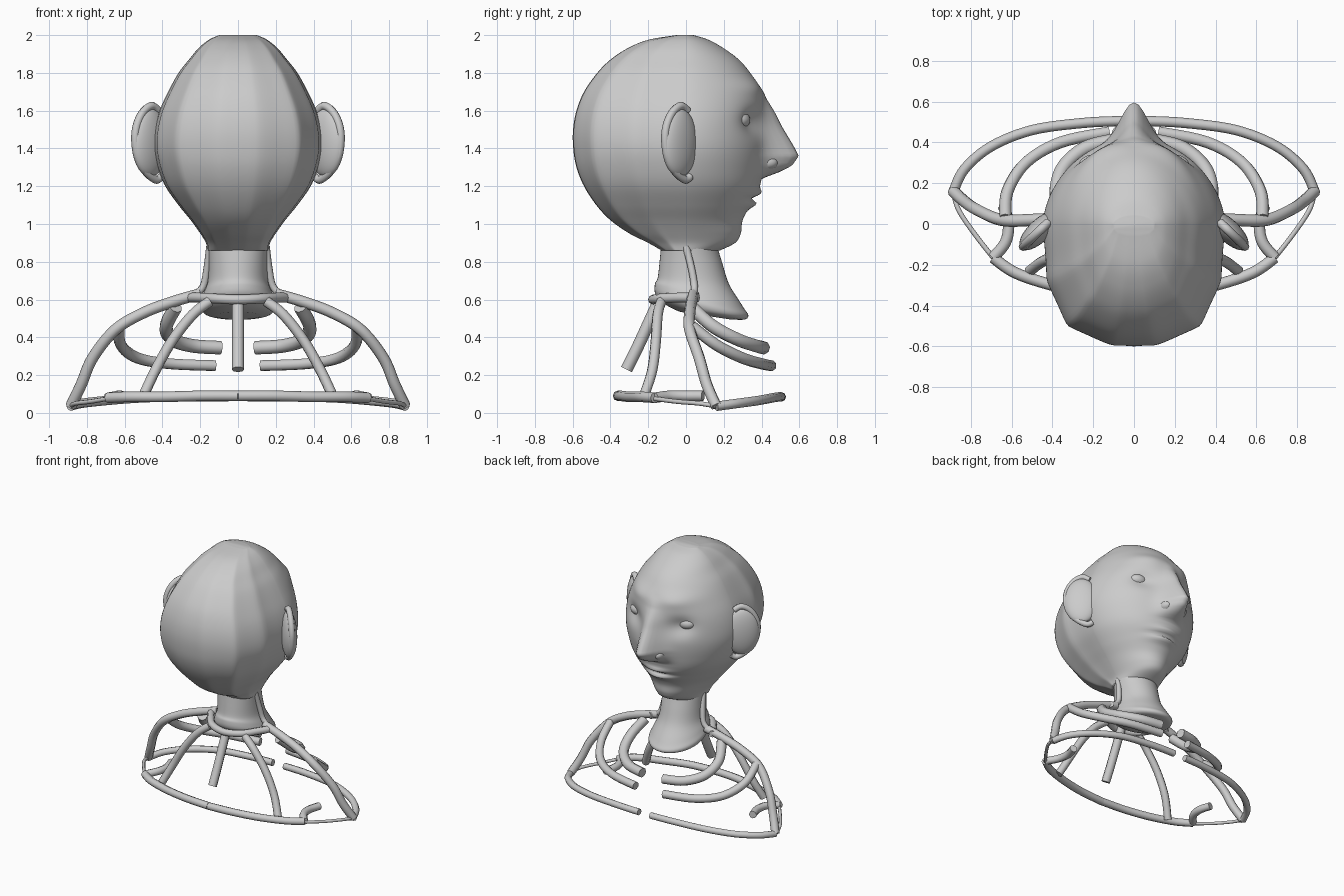
import bpy, bmesh
from math import sin, cos, pi, exp, radians
from mathutils import Vector

if "Cube" in bpy.data.objects:
    bpy.data.objects.remove(bpy.data.objects["Cube"])


def add_mesh(name, bm):
    bmesh.ops.recalc_face_normals(bm, faces=bm.faces)
    me = bpy.data.meshes.new(name)
    bm.to_mesh(me)
    bm.free()
    for p in me.polygons:
        p.use_smooth = True
    ob = bpy.data.objects.new(name, me)
    bpy.context.collection.objects.link(ob)
    return ob


def refine(rows, sub):
    """Catmull-Rom interpolation between rows of numbers."""
    out = []
    for i in range(len(rows) - 1):
        a, b = rows[max(i - 1, 0)], rows[i]
        c, d = rows[i + 1], rows[min(i + 2, len(rows) - 1)]
        for k in range(sub):
            t = k / sub
            out.append([0.5 * (2*q + (r - p)*t + (2*p - 5*q + 4*r - s)*t*t + (3*q - p - 3*r + s)*t**3)
                        for p, q, r, s in zip(a, b, c, d)])
    out.append(list(rows[-1]))
    return out


def loft(name, rings):
    bm = bmesh.new()
    loops = [[bm.verts.new(p) for p in ring] for ring in rings]
    n = len(loops[0])
    for a, b in zip(loops, loops[1:]):
        for i in range(n):
            bm.faces.new((a[i], a[(i + 1) % n], b[(i + 1) % n], b[i]))
    bm.faces.new(loops[0])
    bm.faces.new(loops[-1])
    return add_mesh(name, bm)


def tube(name, pts, r=0.028):
    cu = bpy.data.curves.new(name, 'CURVE')
    cu.dimensions = '3D'
    cu.bevel_depth = r
    cu.bevel_resolution = 2
    cu.use_fill_caps = True
    sp = cu.splines.new('POLY')
    fine = refine(pts, 6)
    sp.points.add(len(fine) - 1)
    for p, co in zip(sp.points, fine):
        p.co = (*co, 1)
    sp.use_smooth = True
    ob = bpy.data.objects.new(name, cu)
    bpy.context.collection.objects.link(ob)


def tube_pair(name, pts, r=0.028):
    for side, s in (("right", 1), ("left", -1)):
        tube(f"{name}_{side}", [(s*x, y, z) for x, y, z in pts], r)


def blob(name, loc, scale, rot_z=0):
    bm = bmesh.new()
    bmesh.ops.create_uvsphere(bm, u_segments=32, v_segments=18, radius=1)
    ob = add_mesh(name, bm)
    ob.location, ob.scale, ob.rotation_euler = loc, scale, (0, 0, rot_z)


def lerp_table(table, z):
    for (a, va), (b, vb) in zip(table, table[1:]):
        if a <= z <= b:
            return va + (vb - va) * (z - a) / (b - a)
    return 0.0


def gauss(d, s):
    return exp(-(d / s) ** 2)


# Head: rows of z, back y, front y, half width
HEAD = [(.86, -.13, .18, .16), (.90, -.2, .26, .17), (.95, -.3, .29, .20), (1.02, -.4, .30, .25),
        (1.1, -.475, .34, .315), (1.2, -.54, .39, .385), (1.3, -.58, .41, .425), (1.4, -.597, .42, .445),
        (1.5, -.598, .42, .44), (1.6, -.58, .42, .415), (1.7, -.54, .40, .37), (1.8, -.47, .34, .315),
        (1.87, -.4, .28, .26), (1.93, -.31, .2, .21), (1.975, -.2, .12, .155), (2.0, -.05, .04, .1)]
NOSE = [(1.24, 0), (1.28, .10), (1.31, .15), (1.36, .18), (1.42, .145), (1.53, .08), (1.66, .015), (1.74, 0)]
RIDGES = [0, 6.5, 40, 71, 90]


def head_point(row, a):
    z, yb, yf, hw = row
    s, c = sin(a), cos(a)
    if c < 0:
        # squarer back with shallow flutes between meridian ridges
        e = 2 / 2.85
        deg = abs(180 - a * 180 / pi)
        k = 1.0
        for lo, hi in zip(RIDGES, RIDGES[1:]):
            if lo <= deg <= hi:
                k = 1 - 0.001 * (hi - lo) * sin(pi * (deg - lo) / (hi - lo))
        x = hw * abs(s) ** e * (1 if s > 0 else -1) * k
        return (x, yb * abs(c) ** e * k, z)
    x, y = hw * s, yf * abs(c) ** 1.15
    ax, f = abs(x), min(1, c * 2)
    w = .045 + max(0, min(1, (1.7 - z) / .35)) * .045
    y += f * lerp_table(NOSE, z) * gauss(ax, w)
    y -= f * .04 * gauss(ax - .2, .085) * gauss(z - 1.54, .07)
    y += f * .02 * gauss(ax - .17, .12) * gauss(z - 1.73, .05)
    y += f * gauss(ax, .11) * (.025 * gauss(z - 1.165, .022) + .03 * gauss(z - 1.105, .022)
                               - .02 * gauss(z - 1.135, .012))
    return (x, y, z)


N = 120
loft("head", [[head_point(r, 2 * pi * i / N) for i in range(N)] for r in refine(HEAD, 8)])

# Neck: rows of z, back y, front y, half width, forward droop
NECK = [(.90, -.13, .16, .16, 0), (.8, -.14, .19, .155, 0), (.7, -.15, .23, .16, .1),
        (.64, -.165, .30, .185, .25), (.59, -.16, .33, .2, .22), (.55, -.10, .31, .18, .18), (.53, -.03, .24, .12, .15)]
loft("neck", [[(hw * sin(t), (b + f) / 2 + (f - b) / 2 * cos(t), z - d * ((b + f) / 2 + (f - b) / 2 * cos(t)))
               for t in [2 * pi * i / 48 for i in range(48)]] for z, b, f, hw, d in refine(NECK, 5)])

# Eyes, nostrils and ears
for side, s in (("right", 1), ("left", -1)):
    blob(f"eye_{side}", (s*.2, .275, 1.55), (.075, .065, .05))
    blob(f"nostril_{side}", (s*.07, .425, 1.325), (.042, .06, .038))
    u = Vector((s*.72, -.69, 0))
    base = Vector((s*.45, -.02, 1.43))
    blob(f"ear_bowl_{side}", base + u*.02, (.125, .055, .18), s * radians(-44))
    rim = [(-.04, .17), (.01, .195), (.07, .165), (.115, .1), (.13, .02), (.11, -.08), (.05, -.155), (-.02, -.195), (-.06, -.18)]
    tube(f"ear_rim_{side}", [tuple(base + u*a + Vector((0, 0, h))) for a, h in rim], .022)

# Collar around the back of the neck
tube("collar", [(.27, .06, .61), (.2, -.05, .61), (.12, -.14, .605), (0, -.175, .6),
                (-.12, -.14, .605), (-.2, -.05, .61), (-.27, .06, .61)], .026)

# Shoulder frame
tube_pair("neck_side", [(.15, 0, .88), (.165, .03, .76), (.19, .045, .66), (.27, .035, .6)], .02)
tube_pair("shoulder_arch", [(.2, .04, .63), (.34, .03, .59), (.5, .02, .53), (.65, .02, .44), (.77, .07, .29),
                            (.83, .11, .15), (.885, .16, .035)], .03)
tube_pair("back_rib", [(.15, -.13, .59), (.24, -.15, .52), (.35, -.16, .38), (.44, -.18, .22), (.51, -.23, .07)], .028)
tube("spine", [(0, -.14, .6), (0, -.2, .47), (0, -.26, .34), (0, -.315, .23)], .032)
tube_pair("upper_front_rib", [(.33, .03, .56), (.38, .14, .46), (.35, .27, .39), (.24, .37, .355), (.09, .41, .345)], .036)
tube_pair("lower_front_rib", [(.63, .03, .46), (.62, .16, .36), (.53, .3, .29), (.36, .4, .26), (.12, .45, .25)], .03)
tube_pair("base_front", [(.885, .16, .035), (.83, .27, .05), (.7, .38, .065), (.5, .46, .08), (.25, .495, .085),
                         (.05, .505, .085)], .025)
tube_pair("base_side", [(.885, .16, .035), (.86, .07, .05), (.78, -.05, .06), (.69, -.165, .075)], .012)
tube_pair("base_back", [(.69, -.165, .08), (.58, -.24, .085), (.4, -.3, .085), (.2, -.345, .09), (0, -.36, .09)], .028)
tube_pair("base_inner", [(.69, -.165, .08), (.63, -.09, .09), (.615, 0, .09), (.64, .09, .09)], .028)
